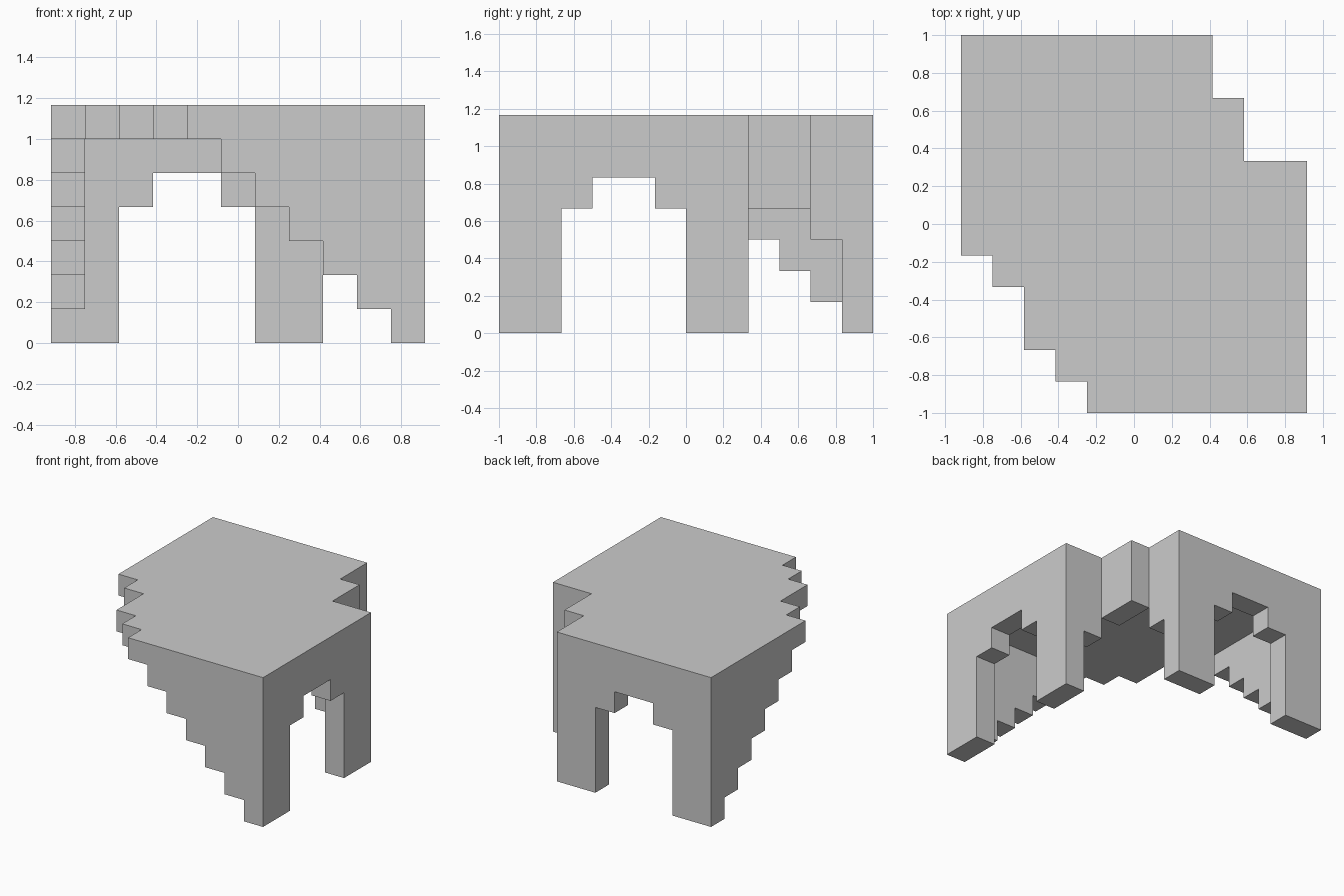
import bpy, bmesh, math
from mathutils import Vector

if "Cube" in bpy.data.objects:
    bpy.data.objects.remove(bpy.data.objects["Cube"])

U = 1 / 6                      # block size
NX, NY, NZ = 11, 12, 7         # overall size in blocks
cells = set()


def fill(x0, x1, y0, y1, z0, z1=NZ):
    """Fill a box of blocks."""
    cells.update((x, y, z) for x in range(x0, x1)
                 for y in range(y0, y1) for z in range(z0, z1))


# top slab with stepped corners: (first, last) row for each column of blocks
starts = [5, 4, 2, 1] + [0] * 7
ends = [12] * 8 + [10] + [8] * 2
for x, (a, b) in enumerate(zip(starts, ends)):
    fill(x, x + 1, a, b, 6)

# front and left walls: upside-down staircases
for z in range(NZ):
    fill(10 - z, NX, 0, 1, z, z + 1)
    fill(0, 1, 11 - z, NY, z, z + 1)

# right and back walls: arches, given as the underside height of each column
arch = [0, 0, 4, 5, 5, 4, 0, 0]
for i, h in enumerate(arch):
    fill(10, 11, i, i + 1, h)
    fill(i, i + 1, 11, 12, h)

# hanging blocks stepping around the notched corner
fill(9, 10, 7, 8, 3)
fill(8, 9, 8, 10, 4)
fill(7, 8, 10, 11, 3)

# skin: one square for each exposed block side, flat areas merged afterwards
bm = bmesh.new()
verts = {}


def corner(p):
    key = tuple(round(c) for c in p)
    if key not in verts:
        x, y, z = key
        verts[key] = bm.verts.new(((x - NX / 2) * U, (y - NY / 2) * U, z * U))
    return verts[key]


for c in sorted(cells):
    for axis in range(3):
        for side in (-1, 1):
            n = Vector((0, 0, 0))
            n[axis] = side
            if tuple(int(c[k] + n[k]) for k in range(3)) in cells:
                continue
            u = Vector((0, 0, 0))
            u[(axis + 1) % 3] = 0.5
            v = n.cross(u)
            mid = Vector(c) + Vector((0.5, 0.5, 0.5)) + n * 0.5
            bm.faces.new([corner(mid + s * u + t * v)
                          for s, t in ((-1, -1), (1, -1), (1, 1), (-1, 1))])

bmesh.ops.dissolve_limit(bm, angle_limit=math.radians(1),
                         verts=bm.verts[:], edges=bm.edges[:])
mesh = bpy.data.meshes.new("stepped_canopy")
bm.to_mesh(mesh)
bm.free()
bpy.context.collection.objects.link(bpy.data.objects.new("stepped_canopy", mesh))
